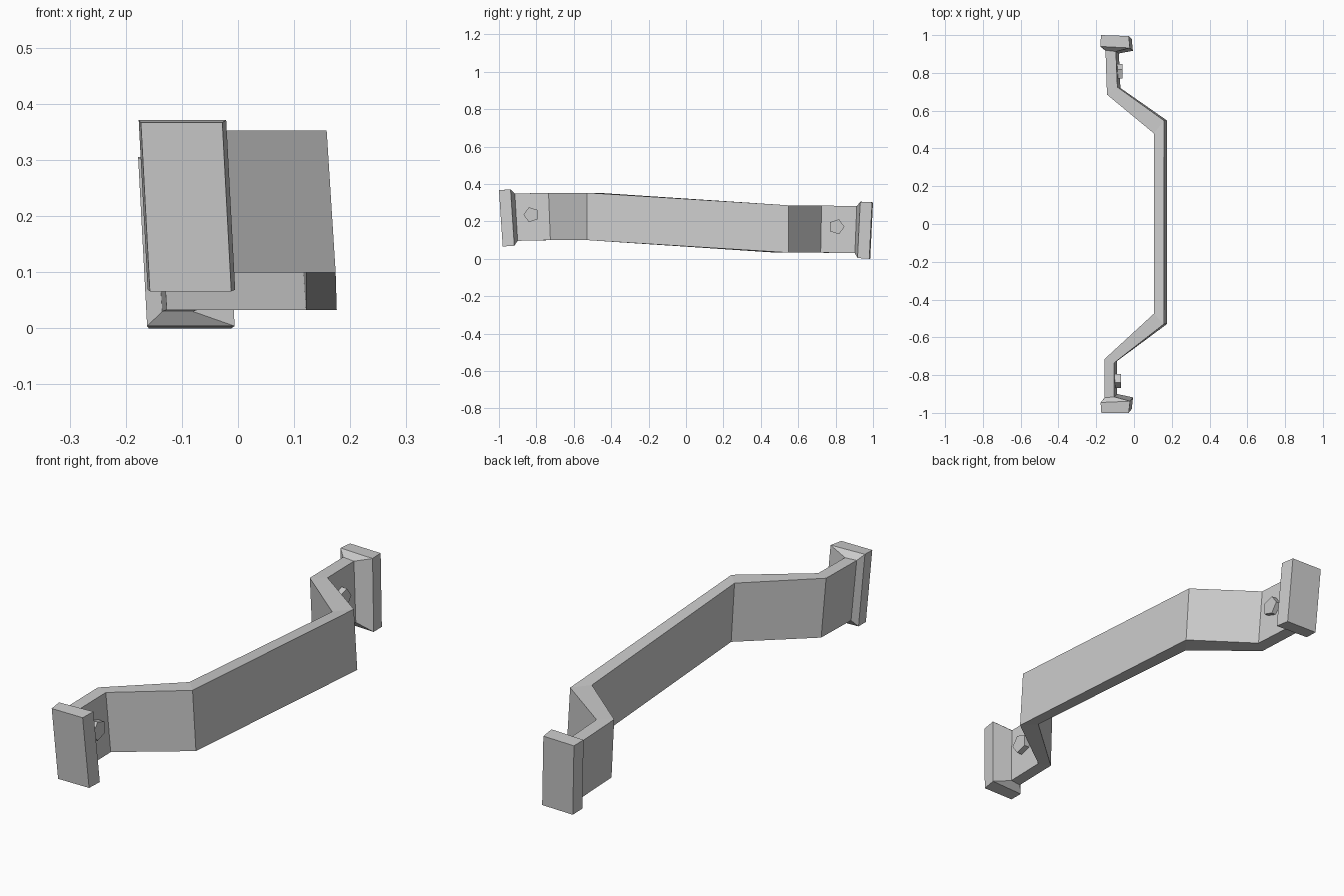
import bpy
import bmesh
from math import cos, sin, tau

if "Cube" in bpy.data.objects:
    bpy.data.objects.remove(bpy.data.objects["Cube"], do_unlink=True)

grey = bpy.data.materials.new("plain grey")
grey.use_nodes = True
colour = (0.6, 0.6, 0.6, 1)
grey.diffuse_color = colour
grey.node_tree.nodes["Principled BSDF"].inputs["Base Color"].default_value = colour


def make_object(name, bm):
    bmesh.ops.recalc_face_normals(bm, faces=bm.faces)
    mesh = bpy.data.meshes.new(name)
    bm.to_mesh(mesh)
    bm.free()
    mesh.materials.append(grey)
    obj = bpy.data.objects.new(name, mesh)
    bpy.context.collection.objects.link(obj)
    return obj


def loft(name, rings):
    """Skin a row of equal rings and close both ends."""
    bm = bmesh.new()
    loops = [[bm.verts.new(p) for p in ring] for ring in rings]
    for a, b in zip(loops, loops[1:]):
        for i in range(len(a)):
            j = (i + 1) % len(a)
            bm.faces.new((a[i], a[j], b[j], b[i]))
    bm.faces.new(loops[0])
    bm.faces.new(loops[-1])
    return make_object(name, bm)


LEAN = 0.016  # the foot of every section sits further out in x


def section(near, far, bottom, top, slip=0):
    """Upright section between two plan points, its foot slipped in y."""
    (xa, ya), (xb, yb) = near, far
    return [(xa, ya, top), (xb, yb, top),
            (xb + LEAN, yb + slip, bottom), (xa + LEAN, ya + slip, bottom)]


# Bent strap with a flared mounting plate at each end
loft("handle_strap", [
    section((-.173, -1), (-.028, -1), .066, .367, .02),
    section((-.177, -.945), (-.021, -.938), .069, .371, .02),
    section((-.156, -.92), (-.105, -.915), .096, .349, .015),
    section((-.156, -.715), (-.105, -.735), .1, .352, .01),
    section((.105, -.475), (.158, -.53), .1, .353),
    section((.105, .48), (.16, .547), .033, .286),
    section((-.143, .685), (-.088, .725), .033, .285, -.005),
    section((-.151, .92), (-.096, .913), .03, .281, -.01),
    section((-.178, .94), (-.022, .932), .004, .305, -.015),
    section((-.175, 1), (-.028, .995), 0, .302, -.015),
])


# Five-sided bolt heads on the outer side of the strap ends
def bolt(name, x, y, z, way):
    angles = [tau * i / 5 for i in range(5)]
    loft(name, [[(px, y + way * .042 * cos(a), z + .042 * sin(a)) for a in angles]
                for px in (x - .04, x)])


bolt("front_bolt", -.07, -.827, .236, -1)
bolt("back_bolt", -.062, .805, .171, 1)
